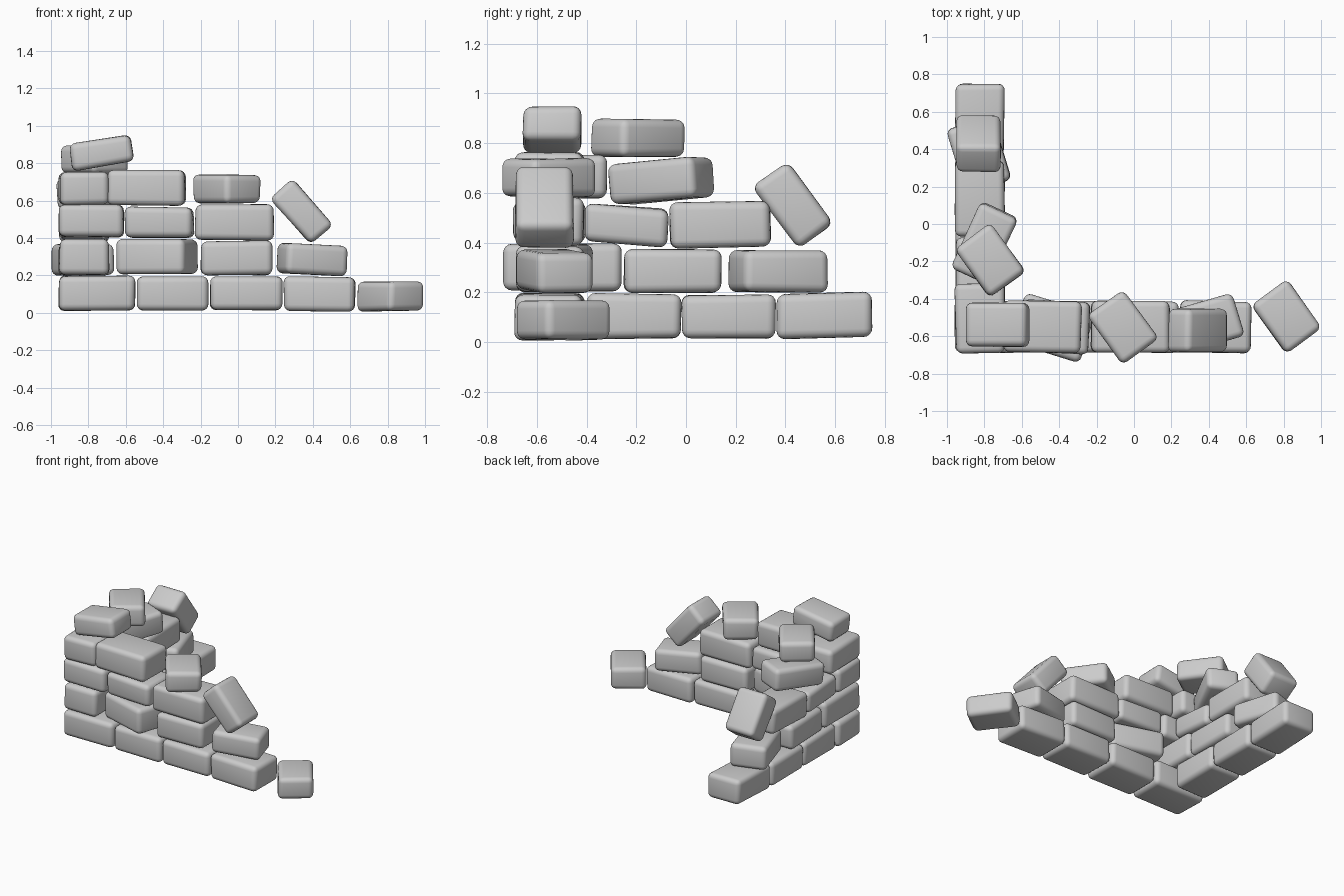
import bpy, bmesh, random
from math import radians
from mathutils import Vector

random.seed(4)


def brick(name, center, size, turn=0, tilt=0, roundness=0.034):
    """Worn block: length on local x, tilted about y, then turned about z."""
    bm = bmesh.new()
    bmesh.ops.create_cube(bm, size=1)
    for v in bm.verts:
        jit = Vector([random.uniform(-0.005, 0.003) for _ in range(3)])
        v.co = Vector([v.co[i] * size[i] + (jit[i] if v.co[i] > 0 else -jit[i])
                       for i in range(3)])
    bmesh.ops.bevel(bm, geom=bm.edges[:], offset=roundness, segments=4,
                    profile=0.5, affect='EDGES', clamp_overlap=True)
    me = bpy.data.meshes.new(name)
    bm.to_mesh(me)
    bm.free()
    for p in me.polygons:
        p.use_smooth = True
    ob = bpy.data.objects.new(name, me)
    ob.location = center
    ob.rotation_euler = (0, radians(tilt), radians(turn))
    bpy.context.collection.objects.link(ob)
    return ob


W = 0.275  # wall thickness

# Front wing, straight courses: (start x, end x, bottom z, top z, turn)
front = [
    (-0.96, -0.55, 0.010, 0.197, 0), (-0.54, -0.16, 0.013, 0.197, 0),
    (-0.15, 0.24, 0.013, 0.197, 0), (0.245, 0.625, 0.005, 0.193, -1),
    (-0.20, 0.185, 0.200, 0.385, 0),
    (-0.96, -0.61, 0.403, 0.578, 0), (-0.60, -0.24, 0.400, 0.566, -3),
    (-0.23, 0.19, 0.387, 0.580, 0),
    (-0.70, -0.28, 0.572, 0.765, -1),
]
for i, (a, b, z0, z1, t) in enumerate(front):
    brick(f"front_wall_brick_{i+1}", ((a + b) / 2, -0.55, (z0 + z1) / 2),
          (b - a, W, z1 - z0), t)

# Side wing, straight courses: (start y, end y, bottom z, top z, turn, tilt)
side = [
    (-0.40, -0.02, 0.013, 0.195, 90, 0), (-0.018, 0.36, 0.013, 0.190, 90, 0),
    (0.365, 0.75, 0.015, 0.198, 89, -1),
    (-0.68, -0.26, 0.205, 0.395, 90, 0), (-0.25, 0.14, 0.198, 0.375, 91, 0),
    (-0.41, -0.07, 0.392, 0.545, 90, 4), (-0.065, 0.34, 0.380, 0.565, 90, -1.5),
    (-0.69, -0.32, 0.575, 0.752, 91, 0),
]
for i, (a, b, z0, z1, t, tilt) in enumerate(side):
    brick(f"side_wall_brick_{i+1}", (-0.823, (a + b) / 2, (z0 + z1) / 2),
          (b - a, 0.265, z1 - z0), t, tilt)

# Shifted, leaning and fallen bricks
brick("front_skewed_brick", (-0.435, -0.555, 0.30), (0.39, W, 0.185), -17)
brick("front_end_brick", (0.395, -0.53, 0.285), (0.34, 0.24, 0.165), 16, 2)
brick("front_turned_brick", (-0.06, -0.55, 0.66), (0.325, 0.24, 0.155), -54)
brick("front_leaning_brick", (0.34, -0.57, 0.54), (0.33, 0.235, 0.165), 0, 48)
brick("fallen_brick", (0.815, -0.495, 0.086), (0.325, 0.24, 0.158), -54)
brick("corner_top_brick", (-0.73, -0.54, 0.855), (0.335, 0.235, 0.145), 0, -9)
brick("side_top_brick", (-0.77, -0.195, 0.82), (0.325, 0.24, 0.155), -54)
brick("side_skewed_brick", (-0.80, -0.10, 0.65), (0.39, 0.22, 0.165), 65, -5)
brick("side_end_brick", (-0.83, 0.37, 0.285), (0.36, 0.26, 0.17), 107)
brick("side_leaning_brick", (-0.83, 0.43, 0.55), (0.315, 0.235, 0.175), 90, 54)
